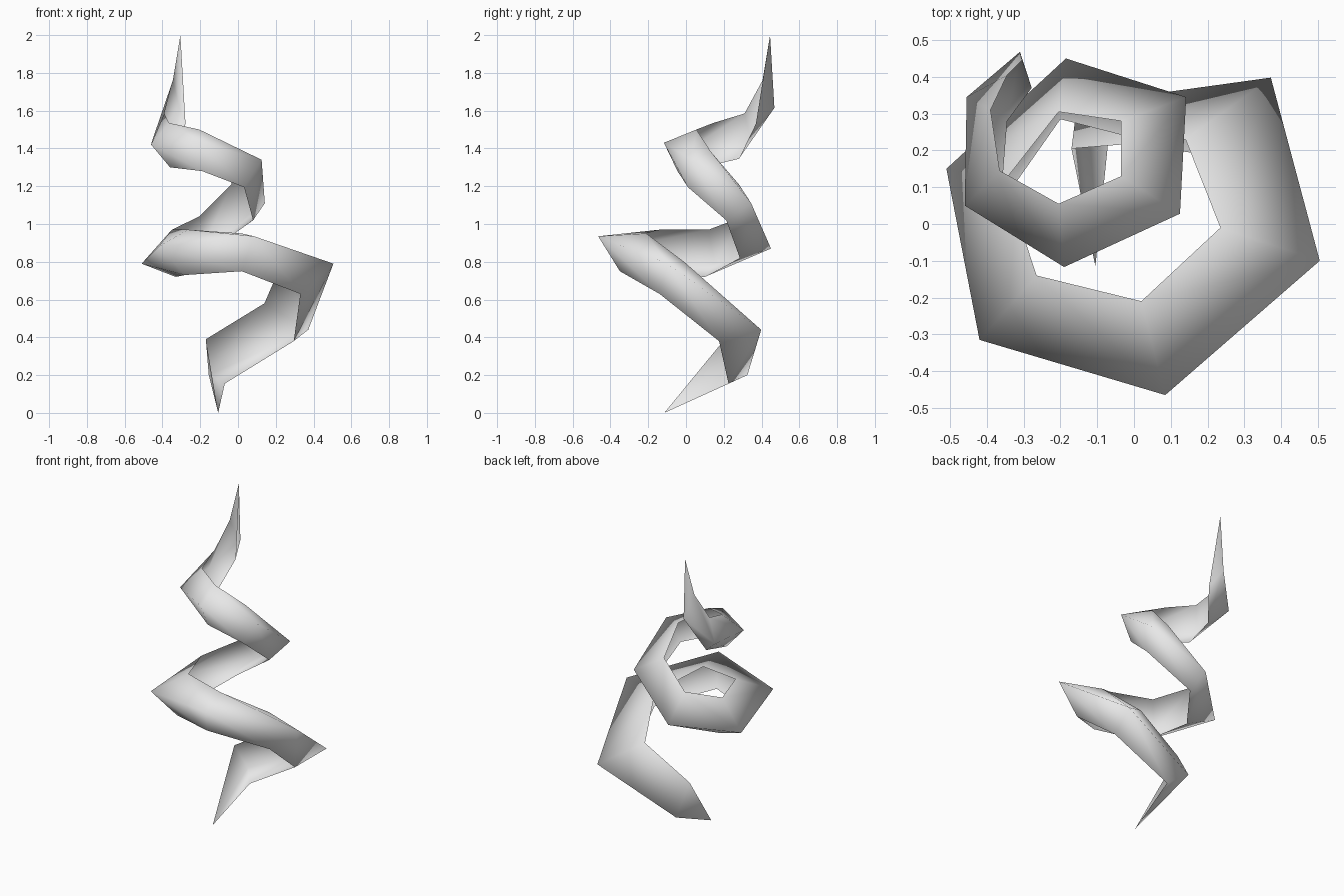
import bpy, bmesh

# Three edge rails of a tapering folded ribbon that spirals upward
OUTER = [(-.155, .325, .20), (.372, .398, .44), (.505, -.10, .79), (.085, -.465, .935),
         (-.42, -.315, .88), (-.51, .15, .79), (-.185, .45, .87), (.142, .345, 1.11),
         (.125, .028, 1.34), (-.19, -.117, 1.43), (-.46, .05, 1.42), (-.455, .345, 1.44),
         (-.31, .468, 1.615)]
INNER = [(-.17, .205, .39), (.14, .23, .58), (.235, -.01, .80), (.02, -.21, .95),
         (-.265, -.14, .97), (-.35, .12, .97), (-.205, .305, 1.04), (-.035, .28, 1.21),
         (-.035, .13, 1.385), (-.205, .055, 1.5), (-.365, .145, 1.535), (-.39, .31, 1.585),
         (-.345, .405, 1.76)]
LOWER = [(-.07, .225, .155), (.295, .175, .38), (.33, -.14, .63), (.02, -.35, .75),
         (-.28, -.24, .73), (-.33, .10, .72), (-.2, .285, .82), (.08, .213, 1.02),
         (.032, .01, 1.195), (-.19, -.045, 1.28), (-.36, .09, 1.30), (-.345, .28, 1.345),
         (-.278, .37, 1.53)]
BOTTOM_TIP = (-.105, -.115, 0)
TOP_TIP = (-.305, .445, 2)

grey = bpy.data.materials.new("light_grey")
grey.diffuse_color = (.8, .8, .8, 1)

bm = bmesh.new()
# Each ring runs lower edge, outer fold, inner edge; the inside stays open
rings = [[bm.verts.new(p) for p in ring] for ring in zip(LOWER, OUTER, INNER)]
start, end = bm.verts.new(BOTTOM_TIP), bm.verts.new(TOP_TIP)

for i in range(2):
    # Outer and top strips between neighbouring rings
    for a, b in zip(rings, rings[1:]):
        bm.faces.new((a[i], a[i + 1], b[i + 1], b[i]))
    # Pointed ends
    bm.faces.new((start, rings[0][i + 1], rings[0][i]))
    bm.faces.new((rings[-1][i], rings[-1][i + 1], end))

for face in bm.faces:
    face.smooth = True

mesh = bpy.data.meshes.new("spiral_ribbon")
bm.to_mesh(mesh)
bm.free()
mesh.materials.append(grey)
spiral = bpy.data.objects.new("spiral_ribbon", mesh)
bpy.context.collection.objects.link(spiral)
